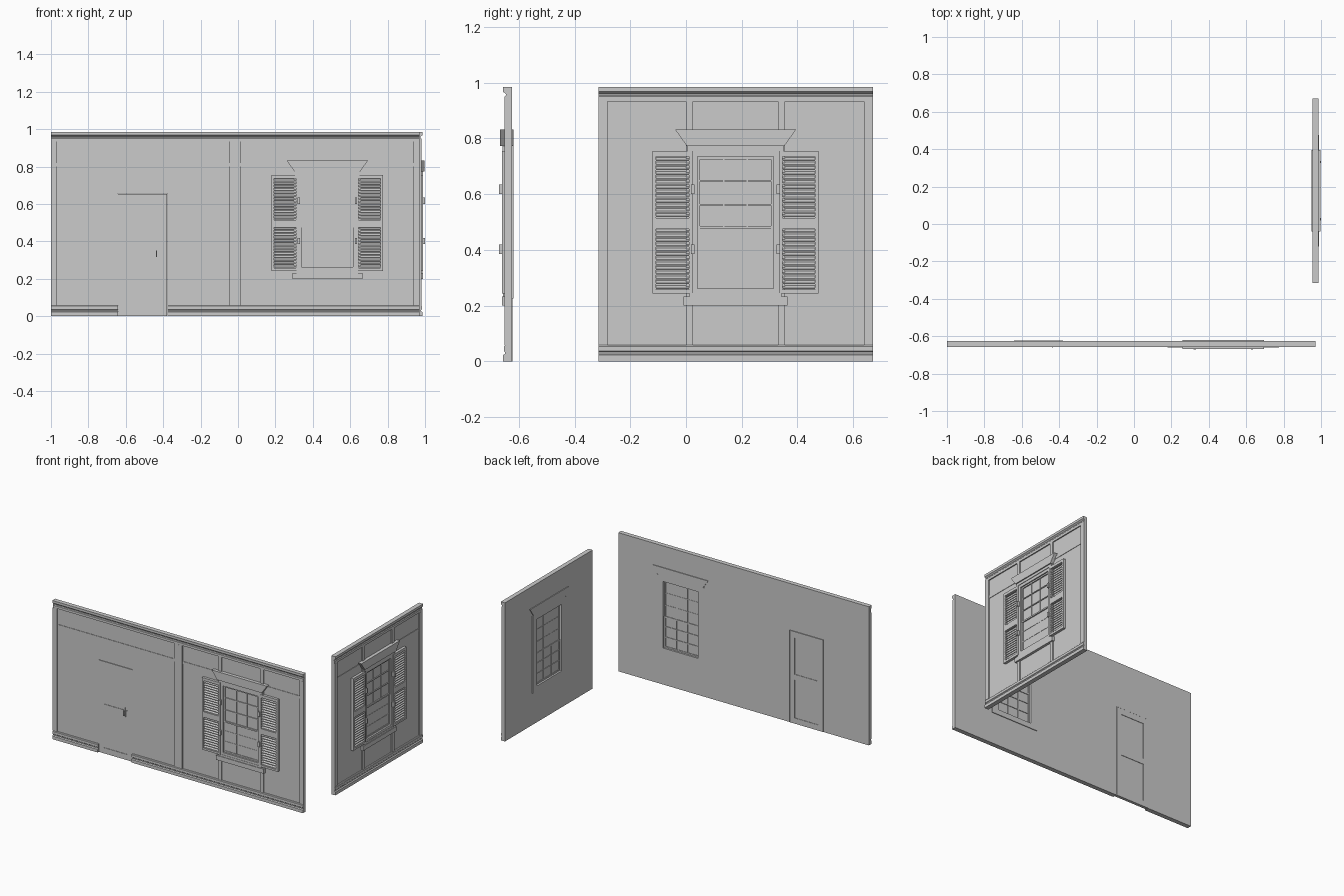
import bpy, bmesh, math
from mathutils import Matrix, Vector

if "Cube" in bpy.data.objects:
    bpy.data.objects.remove(bpy.data.objects["Cube"])

grey = bpy.data.materials.new("plaster grey")
grey.diffuse_color = (0.6, 0.6, 0.6, 1)
grey.use_nodes = True
grey.node_tree.nodes["Principled BSDF"].inputs["Base Color"].default_value = grey.diffuse_color

# Local wall frame: u along the wall, d outward from the back face, z up
HALF = 0.4925
FRONT_DOOR = Matrix.Translation((-0.5075, -0.625, 0))
FRONT_WINDOW = Matrix.Translation((0.4775, -0.625, 0))
SIDE_WINDOW = Matrix.Translation((0.954, 0.178, 0)) @ Matrix.Rotation(math.pi / 2, 4, 'Z')


def prism(bm, loop, offset):
    """Extrude a closed loop of (u, d, z) points by an offset."""
    vs = [bm.verts.new((u, -d, z)) for u, d, z in loop]
    face = bm.faces.new(vs)
    ext = bmesh.ops.extrude_face_region(bm, geom=[face], use_keep_orig=True)
    move = [g for g in ext["geom"] if isinstance(g, bmesh.types.BMVert)]
    bmesh.ops.translate(bm, verts=move, vec=Vector((offset[0], -offset[1], offset[2])))


def box(bm, u0, u1, d0, d1, z0, z1):
    prism(bm, [(u0, d0, z0), (u1, d0, z0), (u1, d0, z1), (u0, d0, z1)], (0, d1 - d0, 0))


def part(name, place, boxes=(), prisms=()):
    bm = bmesh.new()
    for b in boxes:
        box(bm, *b)
    for loop, off in prisms:
        prism(bm, loop, off)
    bmesh.ops.recalc_face_normals(bm, faces=bm.faces)
    me = bpy.data.meshes.new(name)
    bm.to_mesh(me)
    bm.free()
    me.materials.append(grey)
    ob = bpy.data.objects.new(name, me)
    ob.matrix_world = place
    bpy.context.collection.objects.link(ob)


def both(u0, u1, *rest):
    """A box and its mirror image."""
    return [(u0, u1, *rest), (-u1, -u0, *rest)]


def moulding(name, place, profile, spans):
    part(name, place, prisms=[([(a, d, z) for d, z in profile], (b - a, 0, 0)) for a, b in spans])


CROWN = [(0, .933), (.026, .933), (.026, .950), (.022, .955), (.022, .960),
         (.032, .968), (.032, .985), (0, .985)]
BASE = [(0, 0), (.032, 0), (.032, .022), (.025, .027), (.025, .033),
        (.029, .037), (.029, .054), (.025, .058), (0, .058)]


def trim(prefix, place, base_spans):
    moulding(prefix + "_crown", place, CROWN, [(-HALF, HALF)])
    moulding(prefix + "_skirting", place, BASE, base_spans)
    part(prefix + "_corner_posts", place, both(HALF - .032, HALF, 0, .027, .058, .933))
    part(prefix + "_frieze_rail", place, [(-HALF + .032, HALF - .032, .015, .021, .80, .82)])


def shutter(prefix, place, side):
    a, b = (.155, .298) if side > 0 else (-.298, -.155)
    boxes = [(a, a + .013, .018, .036, .243, .755), (b - .013, b, .018, .036, .243, .755)]
    for z0, z1 in ((.243, .257), (.475, .515), (.735, .755)):
        boxes.append((a + .013, b - .013, .018, .036, z0, z1))
    slats = []
    for z0 in (.257, .515):
        for i in range(13):
            z = z0 + i * .0168 + .003
            slats.append(([(a + .013, .020, z + .009), (a + .013, .033, z),
                           (a + .013, .033, z + .004), (a + .013, .020, z + .013)],
                          (b - a - .026, 0, 0)))
    part(prefix + "_shutter", place, boxes, slats)


def window_wall(prefix, place):
    # Wall panel around the opening
    part(prefix + "_wall", place, both(.15, HALF, 0, .018, 0, .985) +
         [(-.15, .15, 0, .018, 0, .245), (-.15, .15, 0, .018, .75, .985)])
    trim(prefix, place, [(-HALF, HALF)])
    part(prefix + "_studs", place, both(.152, .178, .015, .026, .058, .933))
    # Outer casing, sill and inner casing
    part(prefix + "_casing", place, both(.137, .157, .002, .030, .24, .755) +
         [(-.137, .137, .002, .030, .735, .765), (-.137, .137, .002, .030, .24, .262)])
    part(prefix + "_sill", place, [(-.187, .187, .015, .036, .200, .232),
                                   (-.165, .165, .015, .032, .232, .246)])
    part(prefix + "_inner_casing", place, both(.137, .187, -.005, .002, .225, .775) +
         [(-.137, .137, -.005, .002, .225, .262), (-.137, .137, -.005, .002, .735, .775)])
    # Flared head shows on both faces of the wall
    part(prefix + "_window_head", place, [(-.172, .172, .015, .034, .755, .775)],
         [([(-.175, -.005, .773), (.175, -.005, .773), (.217, -.005, .832), (-.217, -.005, .832)],
           (0, .047, 0))])
    # Two sashes with glazing bars, upper one further out
    part(prefix + "_glass", place, [(-.14, .14, .012, .014, .255, .74)])
    bars = []
    for z0, z1, d0, d1 in ((.262, .485, .008, .018), (.475, .735, .010, .022)):
        bars += both(.127, .137, d0, d1, z0, z1)
        bars += [(-.127, .127, d0, d1, z0, z0 + .010), (-.127, .127, d0, d1, z1 - .010, z1)]
        for k in (1, 2):
            z = z0 + (z1 - z0) * k / 3
            u = -.127 + .254 * k / 3
            bars += [(-.127, .127, d0, d1 - .002, z - .003, z + .003),
                     (u - .003, u + .003, d0, d1 - .003, z0 + .010, z1 - .010)]
    part(prefix + "_sashes", place, bars)
    # Louvred shutters and hinges
    shutter(prefix + "_left", place, -1)
    shutter(prefix + "_right", place, 1)
    part(prefix + "_hinges", place, both(.147, .160, .028, .046, .60, .634) +
         both(.147, .160, .028, .046, .385, .419))


def door_wall(prefix, place):
    # Wall panel around the door opening
    l, r, top = -.135, .130, .655
    part(prefix + "_wall", place, [(-HALF, l, 0, .018, 0, .985), (r, HALF, 0, .018, 0, .985),
                                   (l, r, 0, .018, top, .985)])
    trim(prefix, place, [(-HALF, l), (r, HALF)])
    # Door slab with thin rails and stiles on each face
    g = .002
    part("door_slab", place, [(l + g, r - g, .001, .016, 0, top - g)])
    frame = []
    for d0, d1 in ((-.002, .001), (.016, .019)):
        frame += [(l + g, l + .04, d0, d1, 0, top - g), (r - .04, r - g, d0, d1, 0, top - g)]
        frame += [(l + .04, r - .04, d0, d1, a, b) for a, b in ((0, .04), (.31, .35), (.61, top - g))]
    part("door_frame_rails", place, frame)
    # Handle: pointed back plate and grip
    u, z = .071, .335
    plate = [(-.006, -.030), (.006, -.030), (.008, 0), (.004, .022), (0, .036), (-.004, .022), (-.008, 0)]
    part("door_handle", place, [(u - .003, u + .003, .020, .034, z - .018, z - .012),
                                (u - .003, u + .003, .020, .034, z + .010, z + .016),
                                (u - .003, u + .003, .030, .036, z - .018, z + .016)],
         [([(u + x, .018, z + h) for x, h in plate], (0, .005, 0))])


door_wall("front_left", FRONT_DOOR)
window_wall("front_right", FRONT_WINDOW)
window_wall("side", SIDE_WINDOW)
